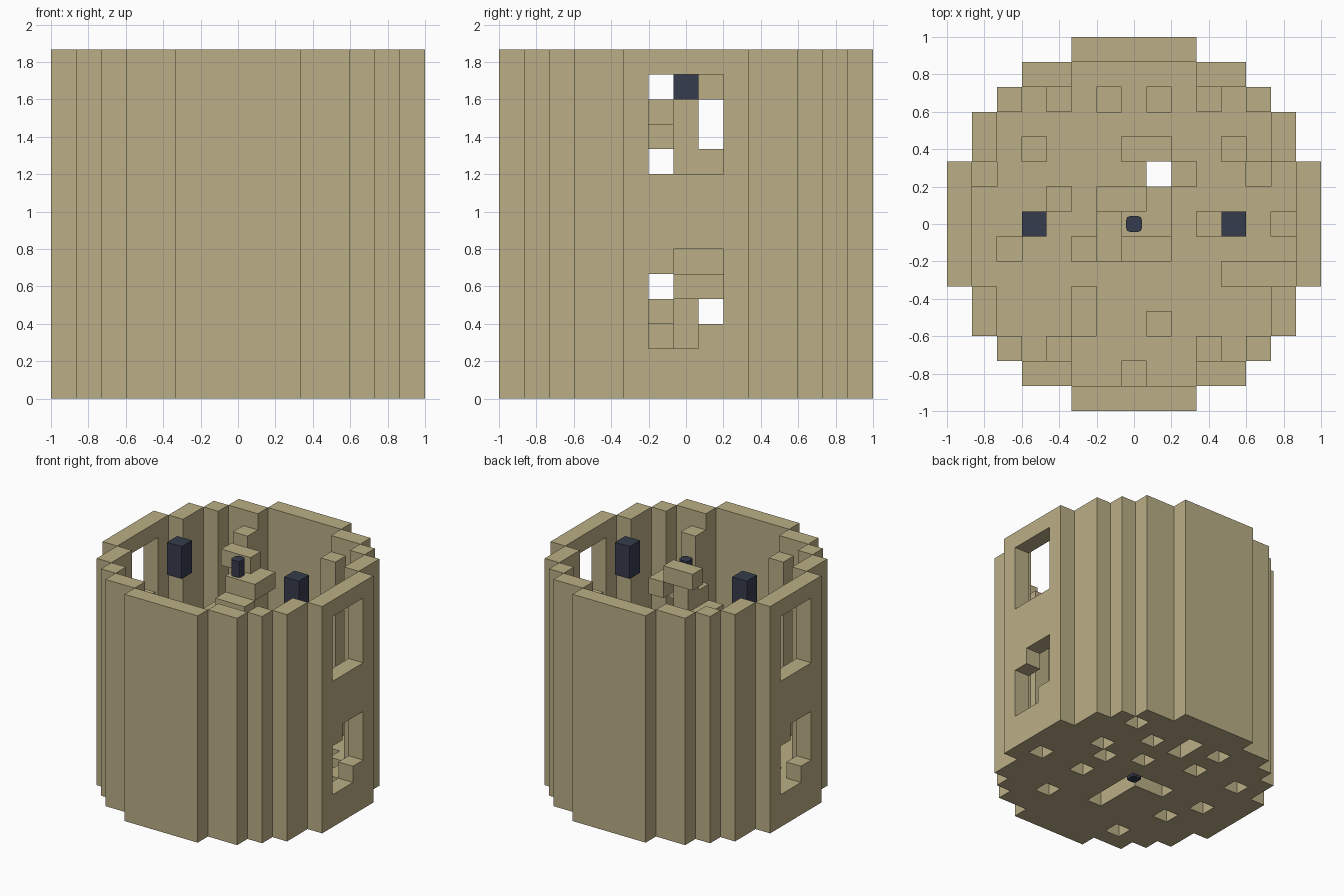
import bpy
import bmesh
from mathutils import Vector

if "Cube" in bpy.data.objects:
    bpy.data.objects.remove(bpy.data.objects["Cube"], do_unlink=True)

UNIT = 2 / 15          # edge of one block
LEVELS = 14            # blocks in height


def material(name, colour):
    mat = bpy.data.materials.new(name)
    mat.use_nodes = True
    mat.diffuse_color = (*colour, 1)
    mat.node_tree.nodes["Principled BSDF"].inputs["Base Color"].default_value = (*colour, 1)
    return mat


sand = material("sand", (0.497, 0.428, 0.238))
navy = material("dark navy", (0.037, 0.045, 0.074))

# The four corners of each block face, ordered to face outwards
SIDES = {
    (1, 0, 0): ((1, 0, 0), (1, 1, 0), (1, 1, 1), (1, 0, 1)),
    (-1, 0, 0): ((0, 0, 0), (0, 0, 1), (0, 1, 1), (0, 1, 0)),
    (0, 1, 0): ((0, 1, 0), (0, 1, 1), (1, 1, 1), (1, 1, 0)),
    (0, -1, 0): ((0, 0, 0), (1, 0, 0), (1, 0, 1), (0, 0, 1)),
    (0, 0, 1): ((0, 0, 1), (1, 0, 1), (1, 1, 1), (0, 1, 1)),
    (0, 0, -1): ((0, 0, 0), (0, 1, 0), (1, 1, 0), (1, 0, 0)),
}


def finish(name, bm, mat):
    mesh = bpy.data.meshes.new(name)
    bm.to_mesh(mesh)
    bm.free()
    mesh.materials.append(mat)
    obj = bpy.data.objects.new(name, mesh)
    bpy.context.collection.objects.link(obj)
    return obj


def blocks(name, cells, mat, hidden=frozenset()):
    """Skin of a set of blocks; faces against hidden cells are left out."""
    bm = bmesh.new()
    verts = {}
    solid = set(cells) | set(hidden)
    for cell in cells:
        for step, corners in SIDES.items():
            if tuple(a + b for a, b in zip(cell, step)) in solid:
                continue
            face = []
            for corner in corners:
                p = tuple(a + b for a, b in zip(cell, corner))
                if p not in verts:
                    verts[p] = bm.verts.new(Vector((p[0] - .5, p[1] - .5, p[2])) * UNIT)
                face.append(verts[p])
            bm.faces.new(face)
    return finish(name, bm, mat)


# Stepped round plan: half width of each row, from the middle outwards
half_width = (7, 7, 7, 6, 6, 5, 4, 2)
disc = {(i, j) for i in range(-7, 8) for j in range(-7, 8) if abs(i) <= half_width[abs(j)]}
ring = {(i, j) for i, j in disc
        if not {(i + 1, j), (i - 1, j), (i, j + 1), (i, j - 1)} <= disc}
inside = disc - ring


# Windows in both side walls, the lower one with two opposite corners filled
def is_window(i, j, k):
    if abs(i) != 7 or abs(j) > 1:
        return False
    turn = j if i > 0 else -j
    if (turn, k) in {(1, 2), (-1, 5)}:
        return False
    return 2 <= k <= 5 or 9 <= k <= 12


wall = {(i, j, k) for i, j in ring for k in range(LEVELS) if not is_window(i, j, k)}

# Two floor layers, each with its own scattered pits
low_pits = {(4, 5), (4, 2), (2, 4), (6, -1), (0, 4), (0, 5), (-2, 5), (3, -1), (3, 1),
            (-2, 3), (3, -4), (-5, 3), (-4, -2), (-3, -5), (-5, 0), (1, 2),
            (0, -3), (0, -2), (0, -1), (0, 0), (-1, 0), (-2, 0)}
high_pits = {(-4, 3), (0, 3), (1, 3), (4, 3), (5, 2), (-6, 2), (-3, 1), (1, 2), (2, 2),
             (3, 0), (6, 0), (4, -2), (5, -2), (6, -2), (-2, -1), (-2, -4), (-2, -3),
             (1, -4), (-5, -1), (-1, 5), (1, 5), (0, -6)}
floor = {(i, j, 0) for i, j in inside - low_pits} | {(i, j, 1) for i, j in inside - high_pits}

blocks("outer_wall", wall, sand, floor)
blocks("pitted_floor", floor, sand, wall)

# Spiral stair: two blocks per level around a central column
steps = (((1, 1), (1, 0)), ((-1, 1), (0, 1)), ((-1, -1), (-1, 0)), ((1, -1), (0, -1)))
stair = {(i, j, k) for k in range(2, LEVELS) for i, j in steps[k % 4]}
column = {(0, 0, k) for k in range(2, LEVELS - 1)}
blocks("spiral_stair", stair | column, sand, floor)

# Four pillars near the wall
for side, i in (("right", -3), ("left", 3)):
    for end, j in (("front", -5), ("back", 5)):
        blocks(f"{end}_{side}_pillar", {(i, j, k) for k in range(2, LEVELS - 1)}, sand, floor)

# Dark blocks behind the upper windows
for side, i in (("right", -4), ("left", 4)):
    blocks(f"{side}_dark_block", {(i, 0, k) for k in (12, 13)}, navy)

# Small chamfered knobs on the ends of the column
for name, level in (("top_knob", LEVELS - 1), ("bottom_knob", 0)):
    bm = bmesh.new()
    bmesh.ops.create_cube(bm, size=1)
    for v in bm.verts:
        v.co = Vector((v.co.x * .084, v.co.y * .084, v.co.z * UNIT))
    upright = [e for e in bm.edges if abs(e.verts[0].co.z - e.verts[1].co.z) > .1]
    bmesh.ops.bevel(bm, geom=upright, offset=.02, segments=2, profile=.5, affect='EDGES')
    finish(name, bm, navy).location.z = (level + .5) * UNIT
